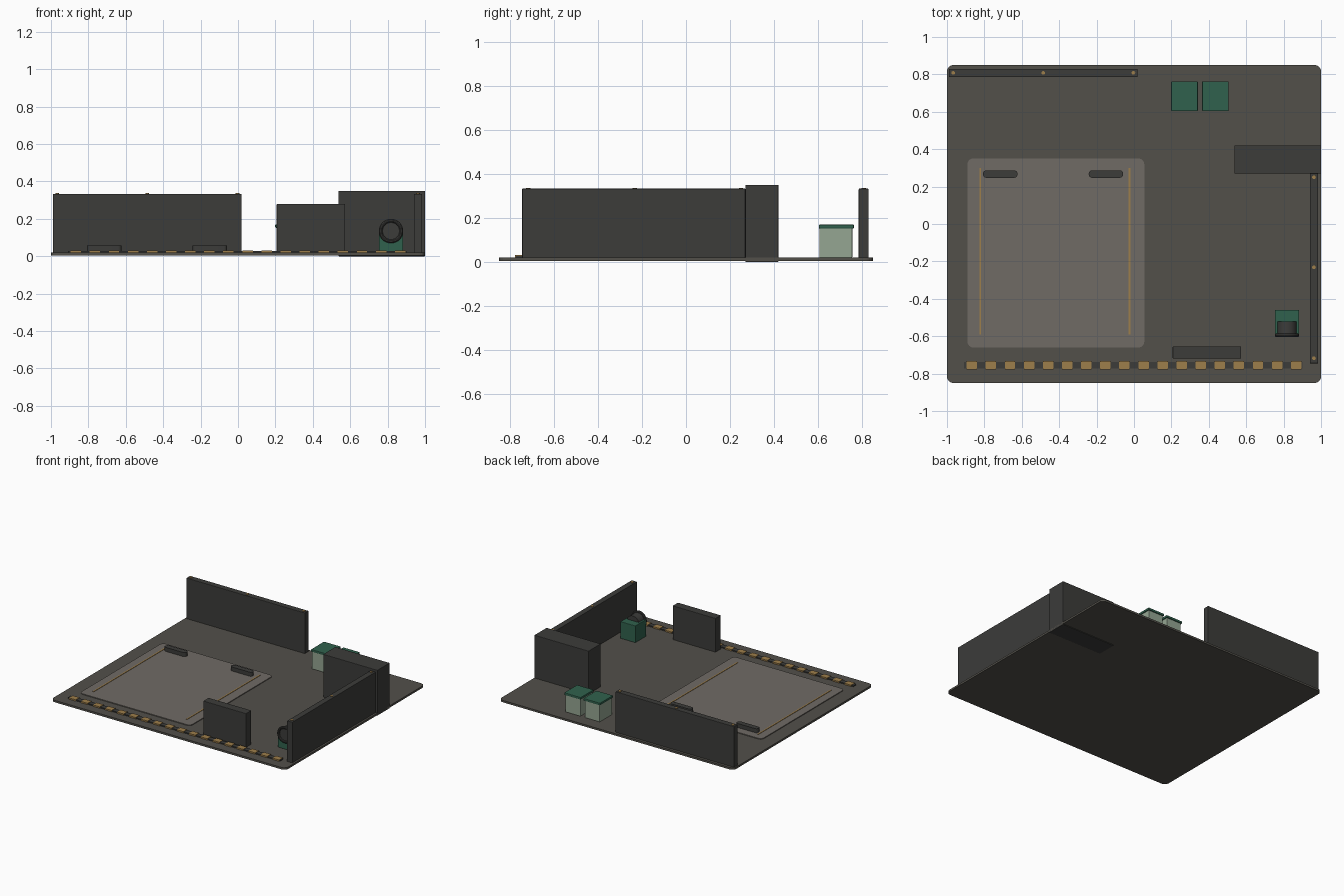
import bpy, bmesh, math

if "Cube" in bpy.data.objects:
    bpy.data.objects.remove(bpy.data.objects["Cube"])


def mat(name, r, g, b):
    m = bpy.data.materials.new(name)
    m.diffuse_color = (r, g, b, 1)
    m.use_nodes = True
    m.node_tree.nodes["Principled BSDF"].inputs["Base Color"].default_value = m.diffuse_color
    return m


DARK = mat("charcoal", 0.045, 0.045, 0.042)
DECK = mat("deck_brown", 0.085, 0.08, 0.068)
PAD = mat("pad_taupe", 0.16, 0.145, 0.13)
GOLD = mat("brass", 0.34, 0.21, 0.07)
GREEN = mat("deep_green", 0.03, 0.12, 0.075)
PALE = mat("pale_green", 0.30, 0.38, 0.29)


def finish(bm, name, m):
    me = bpy.data.meshes.new(name)
    bm.to_mesh(me)
    bm.free()
    me.materials.append(m)
    ob = bpy.data.objects.new(name, me)
    bpy.context.collection.objects.link(ob)
    return ob


def box(name, x, y, z, m, corner=0, edge=0):
    """Box from (min, max) ranges; optional rounded upright corners or small edge bevel."""
    bm = bmesh.new()
    bmesh.ops.create_cube(bm, size=1)
    for v in bm.verts:
        for i, r in enumerate((x, y, z)):
            v.co[i] = r[0] if v.co[i] < 0 else r[1]
    if corner:
        up = [e for e in bm.edges if abs(e.verts[0].co.z - e.verts[1].co.z) > 1e-5]
        bmesh.ops.bevel(bm, geom=up, offset=corner, segments=6, profile=0.5, affect='EDGES')
    if edge:
        bmesh.ops.bevel(bm, geom=bm.edges[:], offset=edge, segments=2, profile=0.5, affect='EDGES')
    return finish(bm, name, m)


def smooth(ob):
    bpy.ops.object.select_all(action='DESELECT')
    ob.select_set(True)
    bpy.context.view_layer.objects.active = ob
    bpy.ops.object.shade_smooth_by_angle()


def stud(name, x, y, z):
    bpy.ops.mesh.primitive_cylinder_add(vertices=16, radius=0.01, depth=0.008, location=(x, y, z))
    ob = bpy.context.object
    ob.name = name
    ob.data.materials.append(GOLD)
    smooth(ob)


# Floor plate and raised pad
box("floor_plate", (-1, 1), (-0.85, 0.85), (0.005, 0.02), DECK, corner=0.035)
box("floor_pad", (-0.89, 0.055), (-0.66, 0.35), (0.018, 0.026), PAD, corner=0.03)

# Brass trim lines and bolsters on the pad
for i, x in enumerate((-0.822, -0.025)):
    box(f"pad_trim_{i}", (x - 0.005, x + 0.005), (-0.59, 0.30), (0.024, 0.029), GOLD)
for i, x in enumerate((-0.715, -0.15)):
    smooth(box(f"bolster_{i}", (x - 0.092, x + 0.092), (0.247, 0.287), (0.024, 0.057),
               DARK, corner=0.018))

# Walls
box("back_wall", (-0.99, 0.02), (0.785, 0.83), (0.01, 0.333), DARK, edge=0.003)
box("right_wall", (0.94, 0.985), (-0.745, 0.27), (0.01, 0.333), DARK, edge=0.003)
box("tall_partition", (0.537, 1.0), (0.27, 0.42), (0.0, 0.35), DARK, edge=0.003)
box("front_partition", (0.207, 0.573), (-0.72, -0.655), (0.01, 0.28), DARK, edge=0.003)

# Brass studs along the wall tops
for i, x in enumerate((-0.967, -0.485, -0.003)):
    stud(f"back_wall_stud_{i}", x, 0.808, 0.333)
for i, y in enumerate((0.25, -0.232, -0.717)):
    stud(f"right_wall_stud_{i}", 0.962, y, 0.333)

# Front threshold with brass blocks
box("threshold_strip", (-0.91, 0.90), (-0.773, -0.737), (0.018, 0.028), DARK)
for i in range(18):
    x = -0.867 + i * 0.102
    box(f"threshold_block_{i}", (x - 0.028, x + 0.028), (-0.778, -0.732), (0.02, 0.031), GOLD)

# Lidded bins
for i, x in enumerate((0.27, 0.435)):
    box(f"bin_body_{i}", (x - 0.064, x + 0.064), (0.606, 0.756), (0.02, 0.156), PALE, edge=0.003)
    box(f"bin_lid_{i}", (x - 0.071, x + 0.071), (0.604, 0.763), (0.152, 0.17), GREEN, edge=0.004)

# Lamp: green housing, dark barrel, rim ring
CX, CZ = 0.818, 0.135
box("lamp_housing", (CX - 0.064, CX + 0.064), (-0.59, -0.46), (0.02, 0.15), GREEN, edge=0.003)
bpy.ops.mesh.primitive_cylinder_add(vertices=32, radius=0.052, depth=0.075,
                                    location=(CX, -0.558, CZ), rotation=(math.pi / 2, 0, 0))
barrel = bpy.context.object
barrel.name = "lamp_barrel"
barrel.data.materials.append(DARK)
smooth(barrel)
bpy.ops.mesh.primitive_torus_add(major_radius=0.055, minor_radius=0.01, major_segments=40,
                                 minor_segments=10, location=(CX, -0.595, CZ),
                                 rotation=(math.pi / 2, 0, 0))
rim = bpy.context.object
rim.name = "lamp_rim"
rim.data.materials.append(DARK)
smooth(rim)
